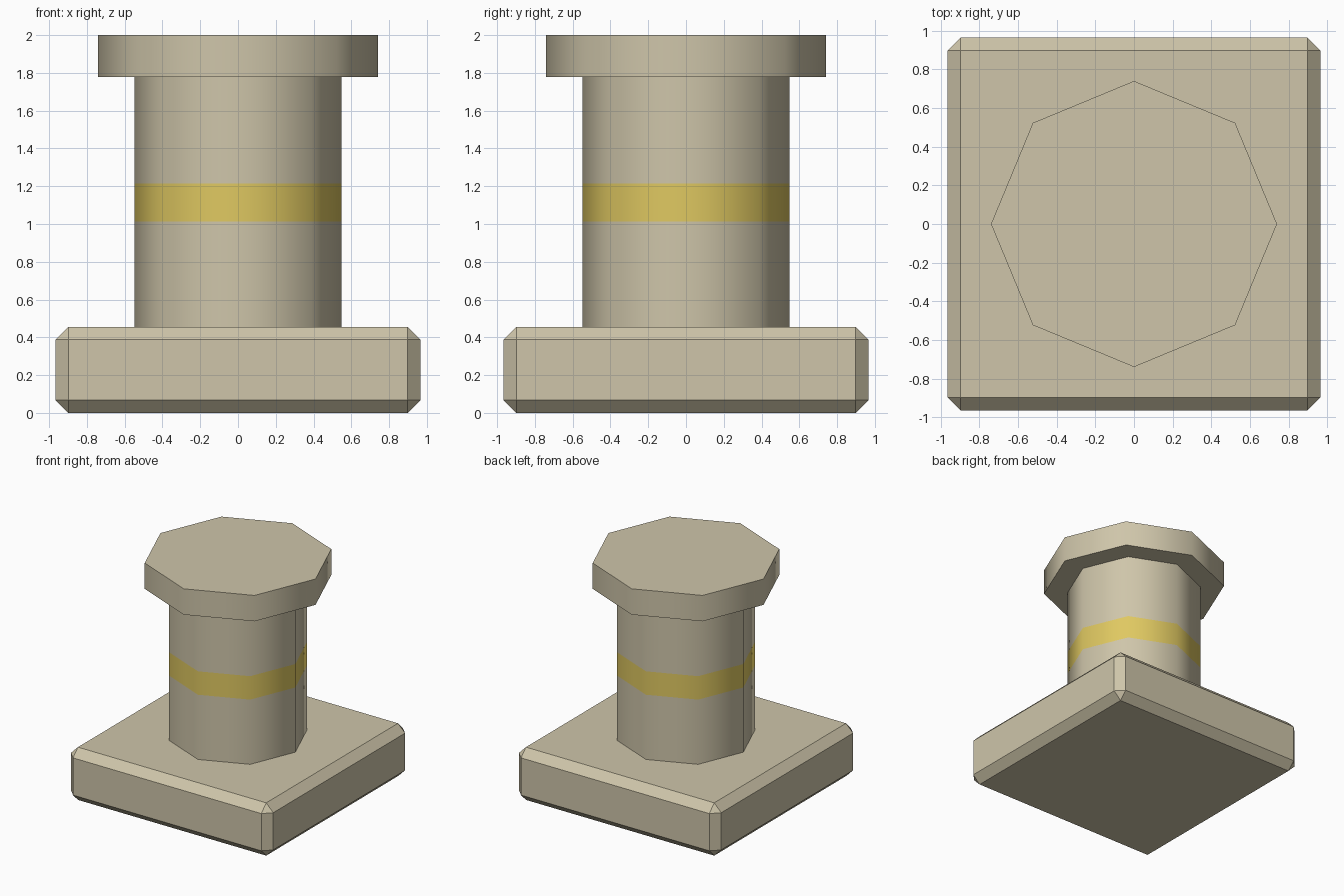
import bpy, bmesh, math

if "Cube" in bpy.data.objects:
    bpy.data.objects.remove(bpy.data.objects["Cube"])


def material(name, rgb):
    m = bpy.data.materials.new(name)
    m.diffuse_color = (*rgb, 1)
    m.use_nodes = True
    m.node_tree.nodes["Principled BSDF"].inputs["Base Color"].default_value = m.diffuse_color
    return m


stone = material("pale stone", (0.62, 0.56, 0.40))
yellow = material("yellow band", (0.74, 0.58, 0.12))


def octagon_prism(name, radius, levels):
    """Eight-sided prism with a corner on each axis and a ring at every level."""
    bm = bmesh.new()
    rings = [[bm.verts.new((radius * math.cos(i * math.pi / 4),
                            radius * math.sin(i * math.pi / 4), z))
              for i in range(8)] for z in levels]
    for low, high in zip(rings, rings[1:]):
        for i in range(8):
            j = (i + 1) % 8
            bm.faces.new((low[i], low[j], high[j], high[i]))
    bm.faces.new(rings[0][::-1])
    bm.faces.new(rings[-1])
    mesh = bpy.data.meshes.new(name)
    bm.to_mesh(mesh)
    bm.free()
    obj = bpy.data.objects.new(name, mesh)
    bpy.context.collection.objects.link(obj)
    mesh.materials.append(stone)
    # Soft sides, crisp rims
    bpy.ops.object.select_all(action='DESELECT')
    obj.select_set(True)
    bpy.context.view_layer.objects.active = obj
    bpy.ops.object.shade_smooth_by_angle(angle=math.radians(60))
    return obj


# Square base with chamfered edges
bpy.ops.mesh.primitive_cube_add(size=1, location=(0, 0, 0.2275))
base = bpy.context.object
base.name = "base"
base.scale = (1.93, 1.93, 0.455)
bpy.ops.object.transform_apply(location=False, rotation=False, scale=True)
base.data.materials.append(stone)
bevel = base.modifiers.new("chamfer", 'BEVEL')
bevel.width = 0.067
bevel.segments = 1

# Column with a painted yellow band
column = octagon_prism("column", 0.547, (0.455, 1.013, 1.215, 1.777))
column.data.materials.append(yellow)
for face in column.data.polygons:
    if 1.02 < face.center.z < 1.2:
        face.material_index = 1

# Wider cap
octagon_prism("cap", 0.74, (1.777, 2.0))
